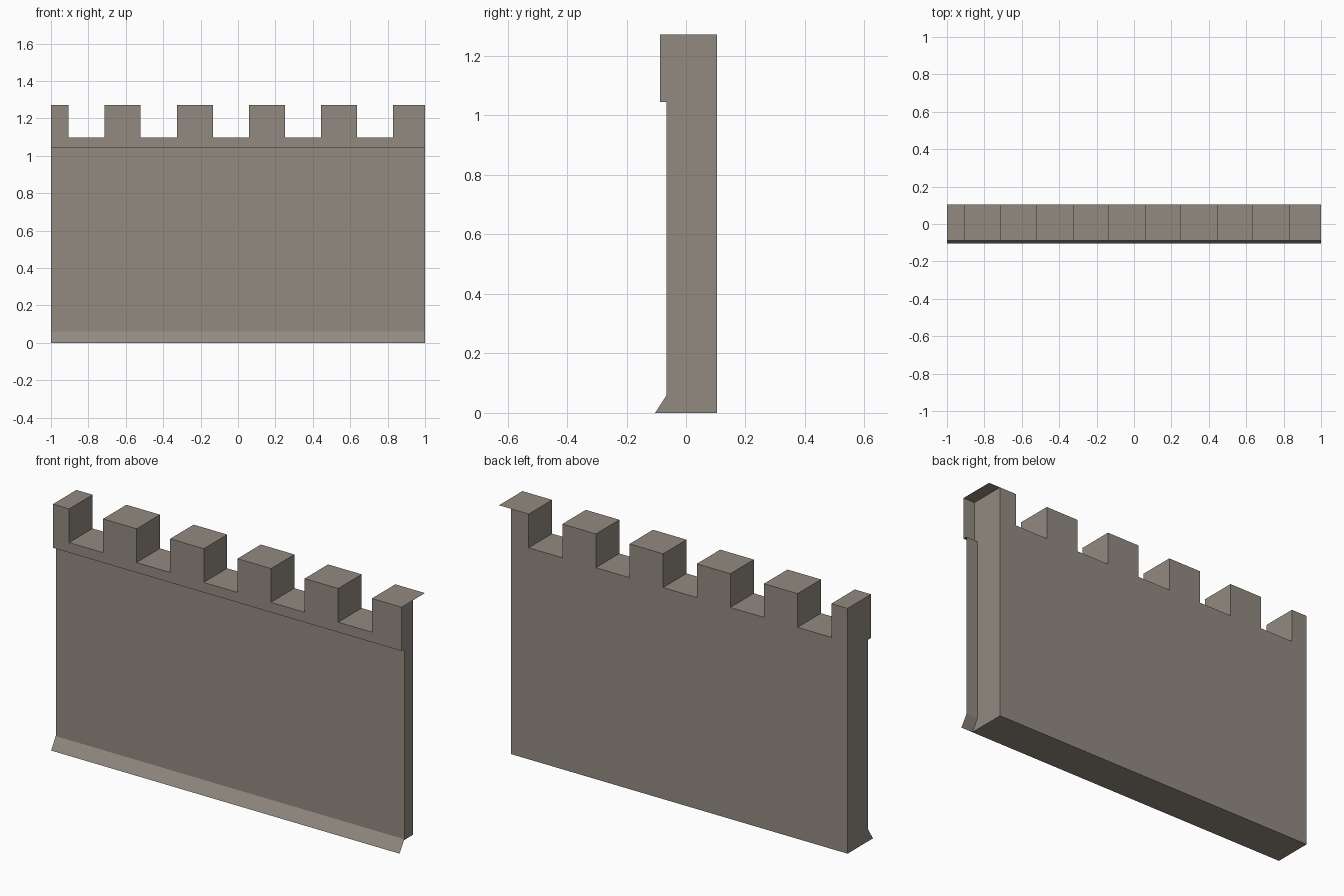
import bpy, bmesh

if "Cube" in bpy.data.objects:
    bpy.data.objects.remove(bpy.data.objects["Cube"])

# Main dimensions
BACK, LIP, WALL = 0.104, -0.088, -0.065
FLOOR, TOP = 1.097, 1.272
END = 0.931            # solid body stops here; front and top skins run on to x = 1
PERIOD, MERLON = 0.3857, 0.1925


def profile(top):
    """Closed (y, z) section: skirt, face, overhanging parapet, top, back."""
    return [(-0.104, 0), (WALL, 0.06), (WALL, 1.045), (LIP, 1.045),
            (LIP, FLOOR)] + ([(LIP, TOP)] if top > FLOOR else []) + \
           [(BACK, top)] + ([(BACK, FLOOR)] if top > FLOOR else []) + [(BACK, 0)]


# Columns along the wall, alternating merlon and gap
columns = [(-1.0, -0.907, TOP)]
for i in range(5):
    start = -0.713 + i * PERIOD
    columns.append((columns[-1][1], start, FLOOR))
    columns.append((start, start + MERLON if i < 4 else END, TOP))

bm = bmesh.new()


def face(points):
    bm.faces.new([bm.verts.new(p) for p in points])


def strips(x0, x1, path):
    for (ya, za), (yb, zb) in zip(path, path[1:]):
        face([(x0, ya, za), (x1, ya, za), (x1, yb, zb), (x0, yb, zb)])


# Wall columns
for x0, x1, top in columns:
    section = profile(top)
    strips(x0, x1, section + section[:1])

# Merlon sides facing the gaps
for left, right in zip(columns, columns[1:]):
    x = left[1]
    side = [(x, LIP, FLOOR), (x, BACK, FLOOR), (x, BACK, TOP), (x, LIP, TOP)]
    face(side if left[2] > right[2] else side[::-1])

# End caps
face([(-1.0, y, z) for y, z in profile(TOP)])
face([(END, y, z) for y, z in reversed(profile(TOP))])

# Thin front and top skin overlapping the neighbouring segment
strips(END, 1.0, profile(TOP)[:7])

bmesh.ops.remove_doubles(bm, verts=bm.verts, dist=0.0005)
# Orient the end caps outward
for f in bm.faces:
    f.normal_update()
    if len(f.verts) > 4:
        outward = 1 if f.calc_center_median().x > 0 else -1
        if f.normal.x * outward < 0:
            f.normal_flip()

mesh = bpy.data.meshes.new("castle_wall")
bm.to_mesh(mesh)
bm.free()
wall = bpy.data.objects.new("castle_wall", mesh)
bpy.context.collection.objects.link(wall)

# Stone colour
stone = bpy.data.materials.new("stone")
stone.diffuse_color = (0.29, 0.255, 0.22, 1)
stone.use_nodes = True
stone.node_tree.nodes["Principled BSDF"].inputs["Base Color"].default_value = stone.diffuse_color
mesh.materials.append(stone)
